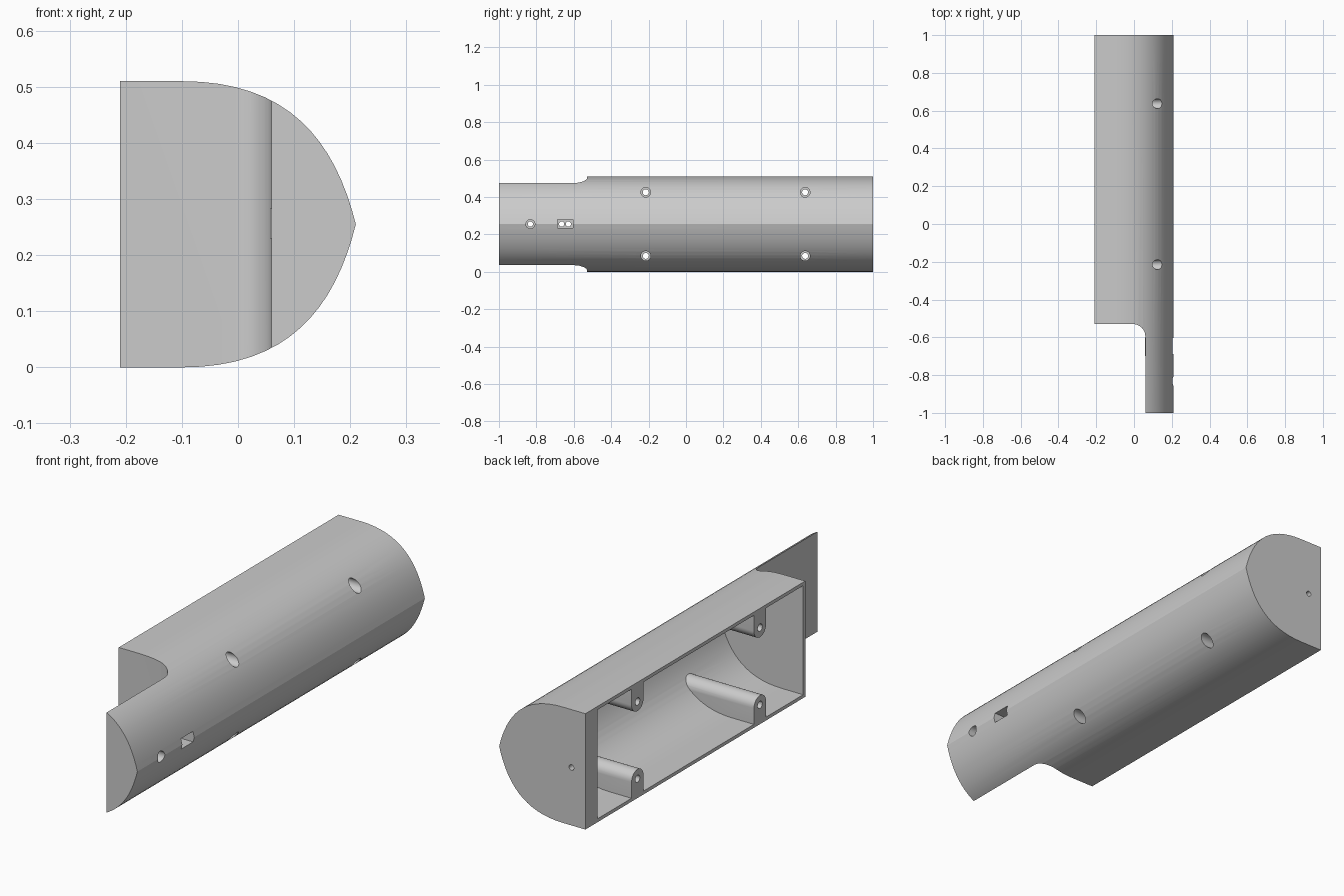
import bpy, bmesh, math
from mathutils import Vector, geometry

cube = bpy.data.objects.get("Cube")
if cube:
    bpy.data.objects.remove(cube, do_unlink=True)

MID = 0.255          # height of the symmetry plane
WALL = 0.015

grey = bpy.data.materials.new("plain grey")
grey.use_nodes = True
grey.diffuse_color = (0.6, 0.6, 0.6, 1)
grey.node_tree.nodes["Principled BSDF"].inputs["Base Color"].default_value = (0.6, 0.6, 0.6, 1)


def prism(name, points, axis, start, end):
    """Extrude a closed 2D outline along the x, y or z axis."""
    place = {"x": lambda a, b, d: (d, a, b),
             "y": lambda a, b, d: (a, d, b),
             "z": lambda a, b, d: (a, b, d)}[axis]
    bm = bmesh.new()
    face = bm.faces.new([bm.verts.new(place(a, b, start)) for a, b in points])
    new = bmesh.ops.extrude_face_region(bm, geom=[face])["geom"]
    shift = Vector(place(0, 0, end - start))
    bmesh.ops.translate(bm, vec=shift, verts=[v for v in new if isinstance(v, bmesh.types.BMVert)])
    bmesh.ops.recalc_face_normals(bm, faces=bm.faces)
    mesh = bpy.data.meshes.new(name)
    bm.to_mesh(mesh)
    bm.free()
    obj = bpy.data.objects.new(name, mesh)
    bpy.context.collection.objects.link(obj)
    mesh.materials.append(grey)
    return obj


def arc(cx, cy, r, start, end, n):
    angles = [math.radians(start + (end - start) * i / n) for i in range(n + 1)]
    return [(cx + r * math.cos(a), cy + r * math.sin(a)) for a in angles]


def hole(y, z, r, start, end):
    return prism("hole", arc(y, z, r, 0, 360, 32)[:-1], "x", start, end)


def box(name, x, y, z):
    return prism(name, [(y[0], z[0]), (y[1], z[0]), (y[1], z[1]), (y[0], z[1])], "x", *x)


def combine(target, tool, operation="DIFFERENCE"):
    """Apply a boolean and discard the tool."""
    mod = target.modifiers.new("boolean", "BOOLEAN")
    mod.operation, mod.solver, mod.object = operation, "EXACT", tool
    bpy.context.view_layer.objects.active = target
    bpy.ops.object.modifier_apply(modifier=mod.name)
    bpy.data.objects.remove(tool, do_unlink=True)


# D-shaped cross-section: flat at the open side, bulging to a blunt ridge
curve = geometry.interpolate_bezier(Vector((-0.1, MID)), Vector((0.09, MID)),
                                    Vector((0.1725, 0.15)), Vector((0.21, 0)), 17)


def section(left, x_scale, z_scale):
    upper = [(left, MID)] + [(-0.21 + (p.x + 0.21) * x_scale, p.y) for p in curve]
    lower = [(x, -h) for x, h in reversed(upper[:-1])]
    return [(x, MID + h * z_scale) for x, h in upper + lower]


housing = prism("housing", section(-0.21, 1, 1), "y", -1, 1)

# Step with a rounded inner corner, leaving a solid tongue at the front
step = [(-0.4, -1.2), (0.06, -1.2)] + arc(-0.005, -0.595, 0.065, 0, 90, 10) + [(-0.4, -0.53)]
combine(housing, prism("step_cutter", step, "z", -0.2, 0.8))

# Hollow interior, with four screw posts left standing in it
cavity = prism("cavity_cutter", section(-0.3, 1 - WALL / 0.42, 1 - WALL / MID),
               "y", -0.53 + WALL, 0.916)
posts = [(y, side) for y in (-0.215, 0.637) for side in (-1, 1)]
for y, side in posts:
    z = MID + side * 0.17
    outline = arc(y, z, 0.042, 0, -180 * side, 16)
    outline += [(y - 0.042, z + side * 0.3), (y + 0.042, z + side * 0.3)]
    combine(cavity, prism("post", outline, "x", -0.21, 0.4))
combine(housing, cavity)

# Thin pad on the back of the tongue
combine(housing, box("pad", (0.057, 0.08), (-0.70, -0.60), (0.23, 0.283)), "UNION")

# Screw holes with deep counterbores from the curved side
for y, side in posts:
    z = MID + side * 0.17
    combine(housing, hole(y, z, 0.016, -0.4, 0.4))
    combine(housing, hole(y, z, 0.026, -0.15, 0.4))

# Tongue: a counterbored round hole and a rectangular recess with two pin holes
combine(housing, hole(-0.832, MID, 0.024, 0.09, 0.4))
combine(housing, box("recess", (0.09, 0.4), (-0.687, -0.604), (0.233, 0.279)))
for y in (-0.832, -0.665, -0.629):
    combine(housing, hole(y, MID, 0.014, -0.1, 0.4))

# Small cable hole through the thick end wall
combine(housing, prism("cable_hole", arc(-0.142, MID, 0.012, 0, 360, 24)[:-1], "y", 0.85, 1.1))

bpy.ops.object.select_all(action="DESELECT")
housing.select_set(True)
bpy.context.view_layer.objects.active = housing
bpy.ops.object.shade_smooth_by_angle(angle=math.radians(25))
